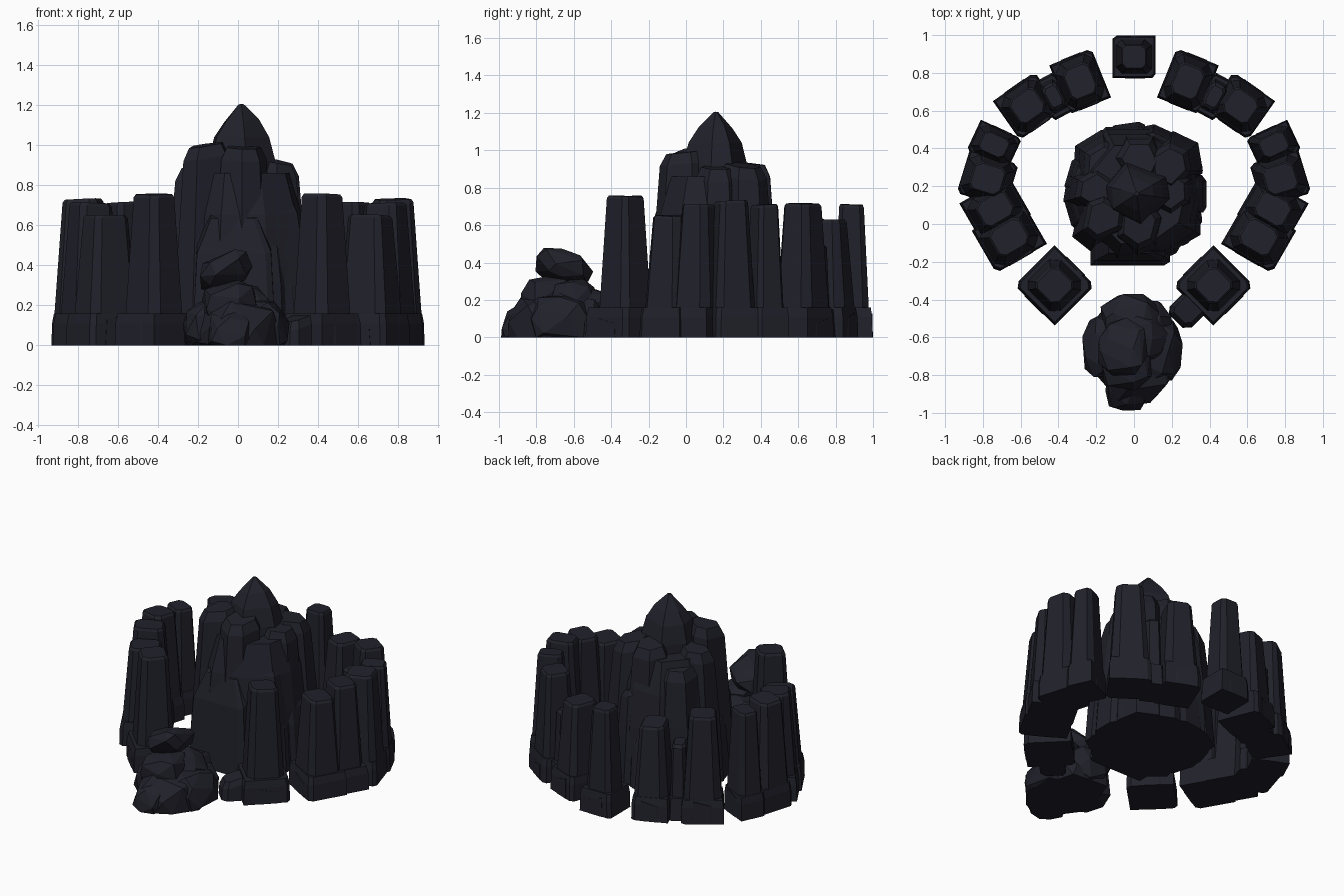
import bpy, bmesh, math, random
from mathutils import Vector, Matrix

rng = random.Random(7)
cube = bpy.data.objects.get("Cube")
if cube:
    bpy.data.objects.remove(cube, do_unlink=True)

# Single dark stone colour
stone = bpy.data.materials.new("dark_slate")
stone.use_nodes = True
COLOR = (0.015, 0.015, 0.024, 1)
stone.diffuse_color = COLOR
bsdf = stone.node_tree.nodes["Principled BSDF"]
bsdf.inputs["Base Color"].default_value = COLOR
bsdf.inputs["Roughness"].default_value = 0.9

SQUARE = [(-1, -.6), (-.65, -1), (.7, -1), (1, -.7), (1, .65), (.6, 1), (-.7, 1), (-1, .7)]
BLOCK = [(-1, -1), (.85, -1), (1, -.8), (1, 1), (-.8, 1), (-1, .85)]


def ngon(n):
    """Unit polygon with slightly uneven corners."""
    pts = []
    for i in range(n):
        a = math.tau * (i + rng.uniform(-.2, .2)) / n
        r = rng.uniform(.94, 1.08)
        pts.append((r * math.cos(a), r * math.sin(a)))
    return pts


def prism(bm, outline, centre, size, levels, rot=0, tilt=(0, 0), lean=(0, 0)):
    """Stack scaled copies of an outline; the upper rings may tilt."""
    c, s = math.cos(math.radians(rot)), math.sin(math.radians(rot))
    top = levels[-1][0]
    rings = []
    for k, (z, scale) in enumerate(levels):
        ring = []
        for px, py in outline:
            x, y = px * size[0] * scale, py * size[1] * scale
            x, y = x * c - y * s, x * s + y * c
            dz = x * tilt[0] + y * tilt[1] if k >= len(levels) - 2 and z > 0 else 0
            f = z / top
            ring.append(bm.verts.new((centre[0] + x + lean[0] * f,
                                      centre[1] + y + lean[1] * f, z + dz)))
        rings.append(ring)
    n = len(outline)
    for a, b in zip(rings, rings[1:]):
        for i in range(n):
            bm.faces.new((a[i], a[(i + 1) % n], b[(i + 1) % n], b[i]))
    bm.faces.new(rings[0][::-1])
    bm.faces.new(rings[-1])


def boulder(bm, centre, size, tilt, count=24):
    """Chiselled rock: convex hull of points scattered on a boxy ellipsoid."""
    verts = []
    for i in range(count):
        h = 1 - 2 * (i + .5) / count
        a = i * 2.4 + rng.uniform(-.3, .3)
        r = math.sqrt(1 - h * h)
        d = [math.copysign(abs(v) ** .75, v) * rng.uniform(.92, 1.03)
             for v in (r * math.cos(a), r * math.sin(a), h)]
        p = Vector(centre) + Vector(d[k] * size[k] for k in range(3))
        p.z = max(p.z + tilt[0] * d[0] * size[0] + tilt[1] * d[1] * size[1], 0)
        verts.append(bm.verts.new(p))
    res = bmesh.ops.convex_hull(bm, input=verts)
    loose = {g for g in res["geom_interior"] + res["geom_unused"]
             if isinstance(g, bmesh.types.BMVert)}
    bmesh.ops.delete(bm, geom=list(loose), context="VERTS")


def finish(bm, name, side=1):
    if side < 0:
        bmesh.ops.transform(bm, matrix=Matrix.Scale(-1, 4, (1, 0, 0)), verts=bm.verts)
    bmesh.ops.recalc_face_normals(bm, faces=bm.faces)
    me = bpy.data.meshes.new(name)
    bm.to_mesh(me)
    bm.free()
    me.materials.append(stone)
    ob = bpy.data.objects.new(name, me)
    bpy.context.collection.objects.link(ob)


# Ring pillars: x, y, half width, half depth, rotation, height, shaft scale
PILLARS = {
    "front": (.42, -.325, .15, .15, 45, .755, .78),
    "side_low": (.66, -.07, .155, .13, -30, .65, .88),
    "side_mid": (.735, .08, .15, .12, -30, .71, .88),
    "side_tall": (.775, .24, .135, .12, 17, .73, .92),
    "side_rear": (.74, .42, .12, .09, 25, .71, .9),
    "back_outer": (.565, .625, .135, .125, -35, .715, .88),
    "back_inner": (.285, .755, .12, .14, -22, .63, .9),
    "back_middle": (0, .885, .115, .112, 0, .71, .82),
}


def pillar(name, x, y, w, d, rot, h, k, side):
    bm = bmesh.new()
    # Footing stones
    prism(bm, BLOCK, (x, y), (w, d), [(0, 1), (.11, .98), (.16, .92)], rot)
    # Tapering shaft with a narrow top chamfer
    prism(bm, SQUARE, (x, y), (w, d),
          [(0, k * 1.02), (.165, k), (h - .015, k * .72), (h, k * .64)], rot,
          (rng.uniform(-.06, .06), rng.uniform(-.06, .06)))
    # Thin split slabs against the shaft faces
    for i in range(4):
        a = math.radians(rot + 90 * i)
        out, across = ((w, d) if i % 2 == 0 else (d, w))
        out *= k
        hs = h * rng.uniform(.6, .95)
        p = (x + math.cos(a) * out * .72, y + math.sin(a) * out * .72)
        prism(bm, SQUARE, p, (out * .3, across * rng.uniform(.4, .55)),
              [(0, 1), (hs - .02, .75), (hs, .6)], math.degrees(a), (-.2, 0),
              (-math.cos(a) * out * .22, -math.sin(a) * out * .22))
    # Loose chips set into the footing
    for i in range(2):
        a = math.radians(rot + 180 * i + 90)
        p = (x + math.cos(a) * d * .78, y + math.sin(a) * d * .78)
        prism(bm, BLOCK, p, (d * .24, w * .5),
              [(0, 1), (rng.uniform(.09, .15), .88)], math.degrees(a), (-.3, 0))
    finish(bm, name, side)


for key, spec in PILLARS.items():
    if spec[0] == 0:
        pillar(key + "_pillar", *spec, 1)
    else:
        for label, side in (("left", 1), ("right", -1)):
            pillar(f"{label}_{key}_pillar", *spec, side)

# Stones joining the rear pillars to their neighbours
for label, side in (("left", 1), ("right", -1)):
    bm = bmesh.new()
    prism(bm, BLOCK, (.425, .675), (.06, .115), [(0, 1), (.15, .9)], -28)
    prism(bm, SQUARE, (.425, .675), (.055, .09), [(0, 1), (.48, .8), (.5, .6)], -28)
    finish(bm, f"{label}_back_joining_stone", side)

# Broken footing stone beside the left front pillar
bm = bmesh.new()
prism(bm, SQUARE, (.295, -.445), (.1, .08), [(0, 1), (.1, .95), (.14, .75)], 45, (.2, .2))
finish(bm, "broken_footing_stone")

# Central outcrop: core and pointed peak
bm = bmesh.new()
prism(bm, ngon(10), (.01, .16), (.35, .35),
      [(0, 1.03), (.4, .99), (.65, .91), (.86, .74)])
finish(bm, "outcrop_core")
bm = bmesh.new()
prism(bm, ngon(6), (.035, .16), (.2, .2),
      [(0, 1.1), (.92, .85), (1.04, .7), (1.12, .45), (1.205, .06)], 40, (.1, 0), (-.02, 0))
finish(bm, "outcrop_peak")

# Tall columns leaning on the core: x, y, radius, height
COLUMNS = [(-.18, .02, .125, 1.0), (.03, -.02, .135, .99), (.21, .03, .12, .74),
           (.21, .17, .12, .91), (.2, .32, .13, .92), (.03, .36, .13, .93),
           (-.17, .33, .13, .82), (-.21, .18, .125, .9)]
bm = bmesh.new()
for x, y, r, h in COLUMNS:
    inward = (-x * .08, -(y - .16) * .08)
    prism(bm, ngon(6), (x, y), (r, r),
          [(0, 1.3), (.45, 1.14), (h - .06, .94), (h, .7)], rng.uniform(0, 60),
          (-x * .8, -(y - .16) * .6), inward)
finish(bm, "outcrop_columns")

# Lower shards around the foot of the outcrop
bm = bmesh.new()
for i in range(11):
    a = math.tau * i / 11
    x, y = .01 + .31 * math.cos(a), .16 + .31 * math.sin(a)
    h = rng.uniform(.4, .7)
    prism(bm, SQUARE, (x, y), (.065, .1),
          [(0, 1), (.3, .96), (h - .04, .8), (h, .5)], math.degrees(a), (-.4, .1),
          (-.03 * math.cos(a), -.03 * math.sin(a)))
# Flat front face stone
prism(bm, BLOCK, (-.02, -.12), (.21, .1), [(0, 1), (.5, .88), (.66, .55)], 0, (0, .5), (0, .02))
finish(bm, "outcrop_shards")

# Rubble pile in front: centre, size, slope of the rock along x and y
RUBBLE = [((0, -.67, .04), (.25, .3, .21), (0, 0)),
          ((-.15, -.65, .1), (.13, .18, .15), (.3, 0)),
          ((.13, -.67, .09), (.13, .18, .15), (-.3, 0)),
          ((-.04, -.87, .07), (.12, .13, .12), (0, .4)),
          ((-.02, -.52, .13), (.17, .16, .15), (0, -.1)),
          ((-.05, -.73, .2), (.15, .16, .13), (.1, 0)),
          ((.04, -.61, .19), (.14, .13, .13), (-.3, 0)),
          ((-.06, -.655, .37), (.14, .155, .09), (.25, -.2))]
for i, rock in enumerate(RUBBLE):
    bm = bmesh.new()
    boulder(bm, *rock)
    finish(bm, f"rubble_boulder_{i + 1}")
